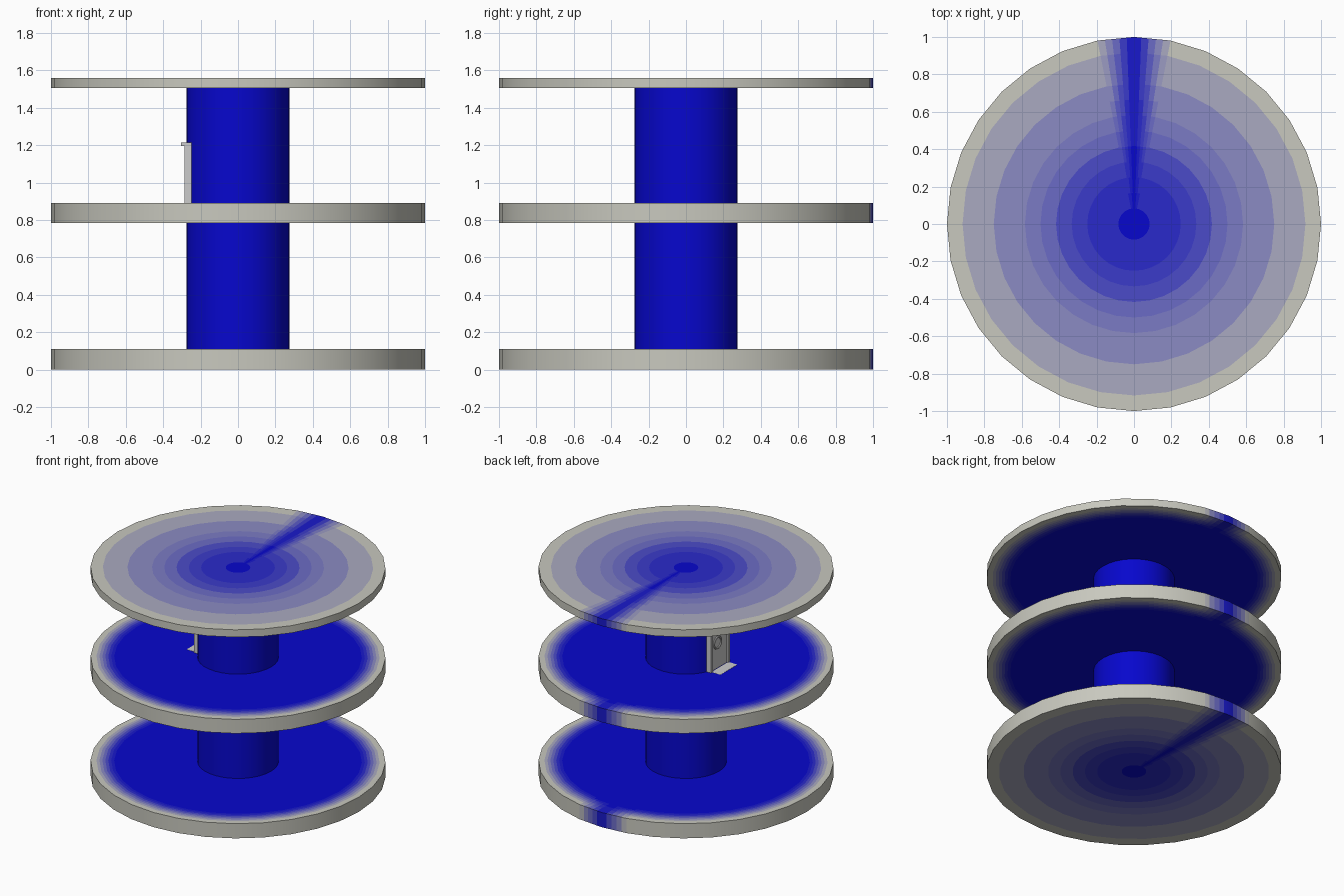
import bpy, bmesh, math

if "Cube" in bpy.data.objects:
    bpy.data.objects.remove(bpy.data.objects["Cube"])

BLUE, GREY = (0.06, 0.06, 0.80), (0.78, 0.78, 0.74)
LEVELS, SIDES, FINE = 12, 32, 5
COL_R = 0.275
STEP = 2 * math.pi / SIDES

# Ramp of materials from blue (0) to grey (LEVELS)
ramp = []
for i in range(LEVELS + 1):
    m = bpy.data.materials.new("shade_%02d" % i)
    t = i / LEVELS
    m.diffuse_color = [(a + (b - a) * t) ** 2.2 for a, b in zip(BLUE, GREY)] + [1]
    m.use_nodes = True
    m.node_tree.nodes["Principled BSDF"].inputs["Base Color"].default_value = m.diffuse_color
    ramp.append(m)


def smooth(ob):
    bpy.ops.object.select_all(action='DESELECT')
    ob.select_set(True)
    bpy.context.view_layer.objects.active = ob
    bpy.ops.object.shade_smooth_by_angle(angle=math.radians(35))


# Unit outline: 32-gon, with the two segments beside +y split finely.
# Each entry is x, y, and how grey that direction is (0 at the +y seam).
outline = []
for k in range(SIDES):
    a, b = math.pi / 2 + k * STEP, math.pi / 2 + (k + 1) * STEP
    n = FINE if k in (0, SIDES - 1) else 1
    for j in range(n):
        s = j / n
        g = s if k == 0 else (1 - s if k == SIDES - 1 else 1)
        outline.append((math.cos(a) * (1 - s) + math.cos(b) * s,
                        math.sin(a) * (1 - s) + math.sin(b) * s, g))


def outer_face(z):
    """Flat end that fades from blue centre to grey rim."""
    return [(i / 12, z, i / 12) for i in range(13)]


def inner_face(z):
    """Flat deck, blue with a narrow grey edge."""
    radii = [COL_R, 0.6, 0.84] + [0.86 + 0.02 * i for i in range(8)]
    return [(r, z, min(1, max(0, (r - 0.85) / 0.12))) for r in radii]


def revolve(name, profile):
    """Spin a (radius, height, greyness) profile around z."""
    bm = bmesh.new()
    rings = [[bm.verts.new((x * r, y * r, z)) for x, y, g in outline]
             for r, z, w in profile]
    n = len(outline)
    for i in range(len(profile) - 1):
        w = (profile[i][2] + profile[i + 1][2]) / 2
        for j in range(n):
            k = (j + 1) % n
            f = bm.faces.new((rings[i][j], rings[i][k], rings[i + 1][k], rings[i + 1][j]))
            g = (outline[j][2] + outline[k][2]) / 2
            f.material_index = round(w * g * LEVELS)
    bmesh.ops.remove_doubles(bm, verts=bm.verts, dist=1e-5)
    bmesh.ops.recalc_face_normals(bm, faces=bm.faces)
    me = bpy.data.meshes.new(name)
    for m in ramp:
        me.materials.append(m)
    bm.to_mesh(me)
    bm.free()
    ob = bpy.data.objects.new(name, me)
    bpy.context.collection.objects.link(ob)
    smooth(ob)


# Three decks
revolve("base_deck", outer_face(0) + inner_face(0.11)[::-1])
revolve("middle_deck", inner_face(0.785) + inner_face(0.89)[::-1])
revolve("roof_deck", inner_face(1.505) + outer_face(1.56)[::-1])

# Two column sections
for name, z0, z1 in (("lower_column", 0.11, 0.785), ("upper_column", 0.89, 1.505)):
    bpy.ops.mesh.primitive_cylinder_add(vertices=SIDES, radius=COL_R, depth=z1 - z0,
                                        end_fill_type='NOTHING',
                                        location=(0, 0, (z0 + z1) / 2))
    ob = bpy.context.object
    ob.name = name
    ob.data.materials.append(ramp[0])
    smooth(ob)


def box(name, lo, hi):
    bpy.ops.mesh.primitive_cube_add(size=1, location=[(a + b) / 2 for a, b in zip(lo, hi)])
    ob = bpy.context.object
    ob.name = name
    ob.scale = [b - a for a, b in zip(lo, hi)]
    bpy.ops.object.transform_apply(location=False, rotation=False, scale=True)


# Door on the left side of the upper column
box("door_panel", (-0.275, -0.10, 0.89), (-0.25, 0.10, 1.20))
for side, y in (("front", -0.10), ("back", 0.10)):
    box(side + "_door_jamb", (-0.285, y - 0.013, 0.89), (-0.245, y + 0.013, 1.20))
box("door_lintel", (-0.305, -0.115, 1.195), (-0.245, 0.115, 1.215))
box("door_mat", (-0.355, -0.10, 0.88), (-0.28, 0.10, 0.891))

# Round window ring on the door
bpy.ops.mesh.primitive_torus_add(major_radius=0.042, minor_radius=0.008,
                                 major_segments=24, minor_segments=8,
                                 location=(-0.275, 0.02, 1.08),
                                 rotation=(0, math.pi / 2, 0))
bpy.context.object.name = "door_window_ring"
smooth(bpy.context.object)
